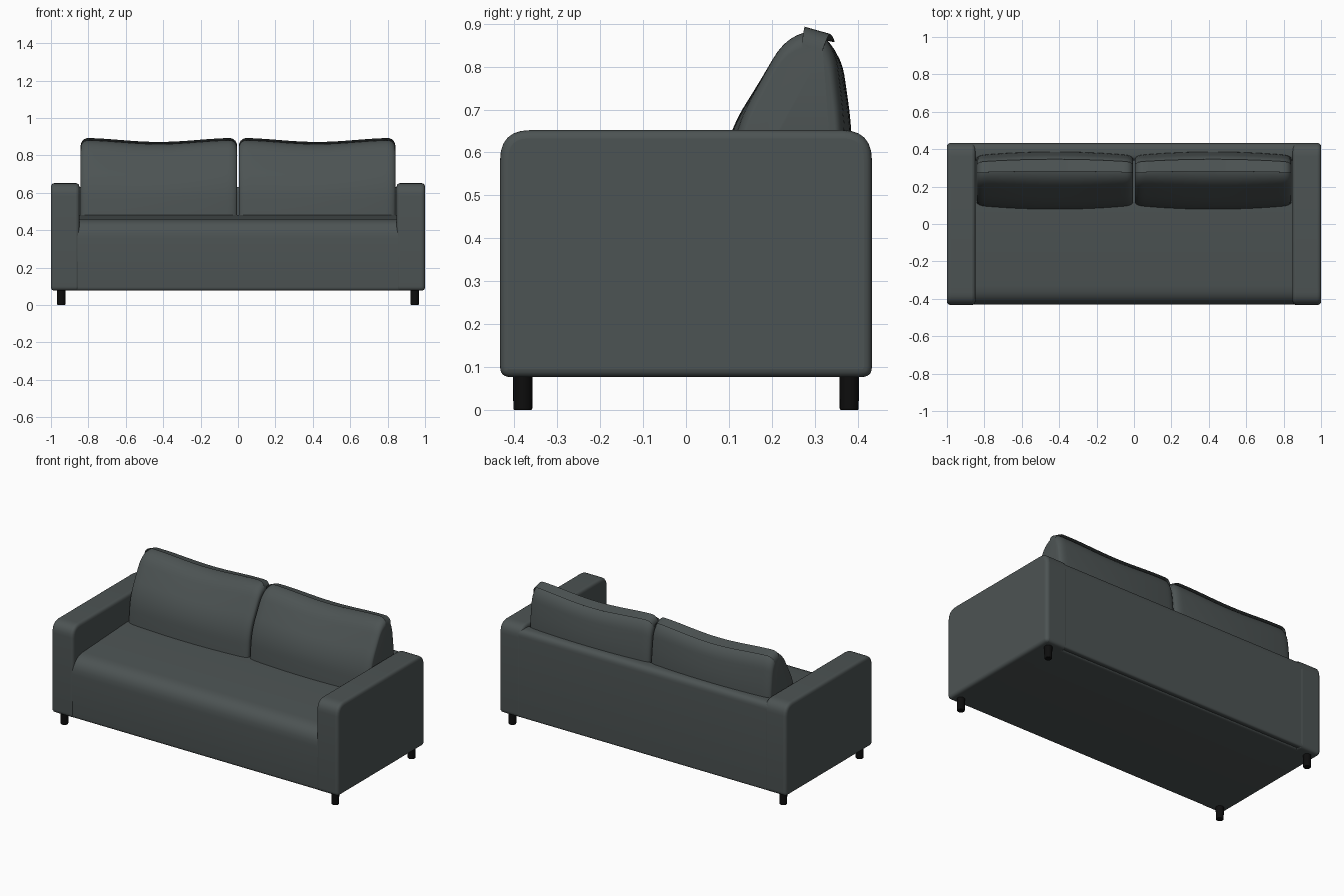
import bpy, bmesh, math

cube = bpy.data.objects.get("Cube")
if cube:
    bpy.data.objects.remove(cube, do_unlink=True)


def material(name, rgb):
    m = bpy.data.materials.new(name)
    m.use_nodes = True
    m.diffuse_color = (*rgb, 1)
    bsdf = next(n for n in m.node_tree.nodes if n.type == 'BSDF_PRINCIPLED')
    bsdf.inputs["Base Color"].default_value = (*rgb, 1)
    return m


fabric = material("charcoal_fabric", (0.073, 0.087, 0.087))
black = material("black_leg", (0.004, 0.004, 0.004))


def finish(name, bm, mat, bevel=0):
    bmesh.ops.recalc_face_normals(bm, faces=bm.faces)
    mesh = bpy.data.meshes.new(name)
    bm.to_mesh(mesh)
    bm.free()
    mesh.materials.append(mat)
    ob = bpy.data.objects.new(name, mesh)
    bpy.context.collection.objects.link(ob)
    if bevel:
        mod = ob.modifiers.new("soft_edges", 'BEVEL')
        mod.width = bevel
        mod.segments = 4
        mod.limit_method = 'ANGLE'
        mod.angle_limit = math.radians(50)
    bpy.ops.object.select_all(action='DESELECT')
    ob.select_set(True)
    bpy.context.view_layer.objects.active = ob
    bpy.ops.object.shade_smooth_by_angle(angle=math.radians(40))
    return ob


def rounded(corners, steps=6):
    """Round each (y, z, radius) corner of a profile with a quadratic arc."""
    out = []
    n = len(corners)
    for i, (y, z, r) in enumerate(corners):
        ends = []
        for oy, oz, _ in (corners[i - 1], corners[(i + 1) % n]):
            d = math.hypot(oy - y, oz - z)
            ends.append((y + (oy - y) * r / d, z + (oz - z) * r / d))
        (ay, az), (by, bz) = ends
        for k in range(steps + 1):
            t = k / steps
            a, b, c = (1 - t) ** 2, 2 * t * (1 - t), t * t
            out.append((a * ay + b * y + c * by, a * az + b * z + c * bz))
    return out


def loft(rings):
    """Skin a series of equal rings and cap both ends."""
    bm = bmesh.new()
    rows = [[bm.verts.new(p) for p in ring] for ring in rings]
    n = len(rows[0])
    for a, b in zip(rows, rows[1:]):
        for i in range(n):
            j = (i + 1) % n
            bm.faces.new((a[i], a[j], b[j], b[i]))
    bm.faces.new(rows[0])
    bm.faces.new(rows[-1][::-1])
    return bm


def slab(name, corners, x0, x1, bevel):
    profile = rounded(corners)
    return finish(name, loft([[(x, y, z) for y, z in profile] for x in (x0, x1)]), fabric, bevel)


# Seat base, softly rounded and falling towards the front
slab("seat", [(-0.428, 0.077, 0.02), (-0.432, 0.455, 0.10), (0.10, 0.482, 0.05),
              (0.40, 0.482, 0.02), (0.40, 0.077, 0.02)], -0.87, 0.87, 0)

# Backrest panel behind the cushions
slab("backrest", [(0.34, 0.1, 0.01), (0.34, 0.632, 0.03), (0.432, 0.632, 0.04),
                  (0.432, 0.077, 0.02)], -0.87, 0.87, 0)

# Arms
arm = [(-0.433, 0.077, 0.025), (-0.433, 0.652, 0.07), (0.433, 0.652, 0.07), (0.433, 0.077, 0.025)]
slab("left_arm", arm, 0.848, 1.0, 0.022)
slab("right_arm", arm, -1.0, -0.848, 0.022)

# Back cushions: leaning wedge section, bowed in plan, dipped along the top
section = rounded([(0.075, 0.44, 0.01), (0.095, 0.65, 0.09), (0.25, 0.895, 0.10),
                   (0.358, 0.868, 0.08), (0.388, 0.65, 0.08), (0.385, 0.44, 0.01)], 8)


def cushion_ring(u, centre, half):
    edge = max(0, (abs(u) - 0.9) / 0.1)
    s = 0.86 + 0.14 * math.sqrt(max(0, 1 - edge * edge))
    bow = s * (1 - 0.13 * u * u)
    ring = []
    for y, z in section:
        lift = max(0, (z - 0.6) / 0.27)
        dz = lift * (0.006 - 0.02 * math.cos(u * math.pi / 2) ** 2)
        ring.append((centre + half * u, 0.235 + (y - 0.235) * bow, 0.6 + (z - 0.6) * s + dz))
    return ring


stations = [math.sin(math.pi / 2 * k / 16) for k in range(-16, 17)]
for side, sign in (("left", 1), ("right", -1)):
    rings = [cushion_ring(u, sign * 0.423, 0.418) for u in stations]
    finish(side + "_back_cushion", loft(rings), fabric, 0.012)

# Four short round legs
for side, x in (("left", 0.945), ("right", -0.945)):
    for end, y in (("front", -0.38), ("back", 0.38)):
        bm = bmesh.new()
        bmesh.ops.create_cone(bm, cap_ends=True, segments=20, radius1=0.022,
                              radius2=0.023, depth=0.09)
        bmesh.ops.translate(bm, verts=bm.verts, vec=(x, y, 0.045))
        finish(f"{end}_{side}_leg", bm, black, 0.004)
